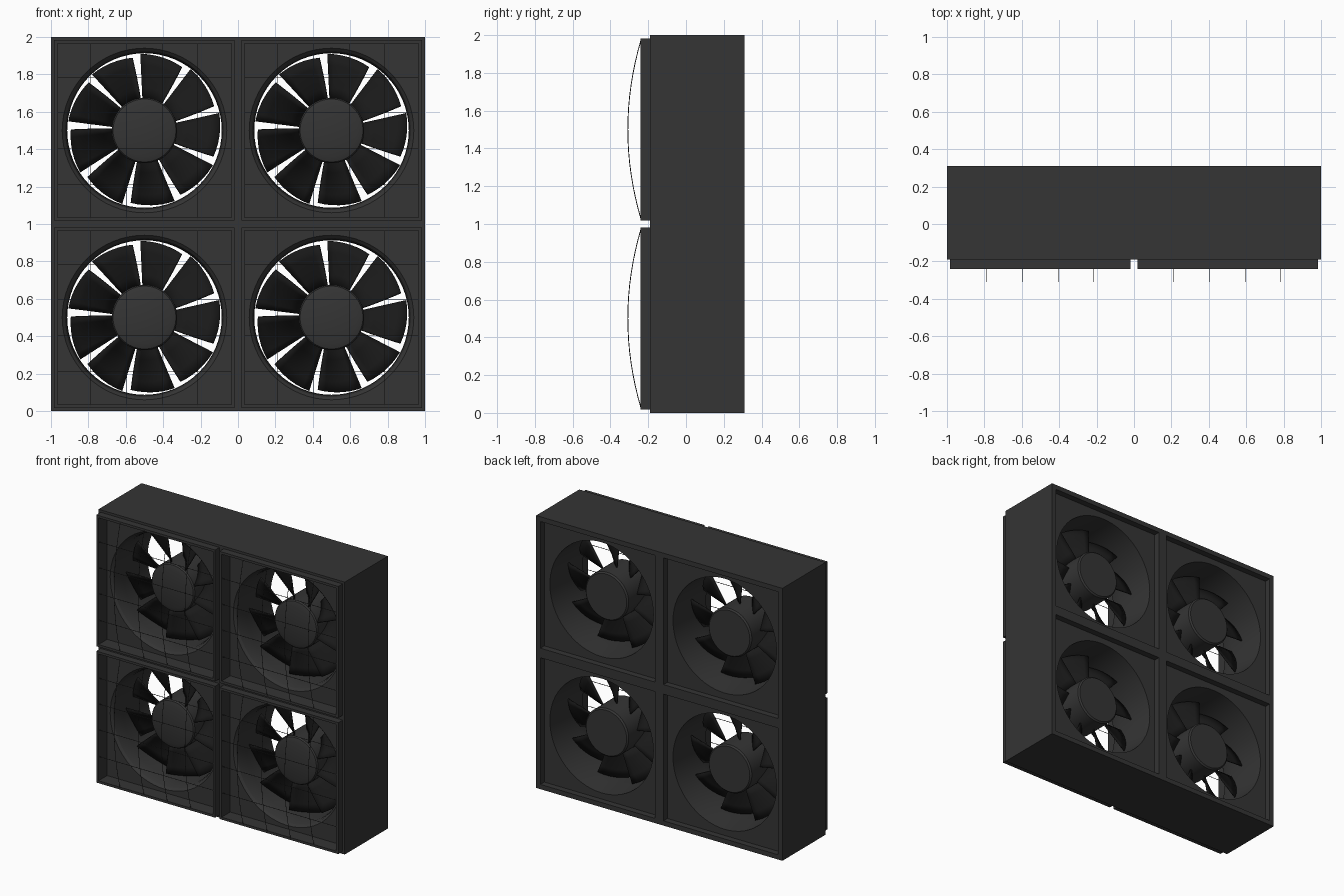
import bpy, bmesh
from math import sin, cos, radians, pi

if "Cube" in bpy.data.objects:
    bpy.data.objects.remove(bpy.data.objects["Cube"])

N = 64
CELLS = [(sx * 0.5, z) for z in (0.5, 1.5) for sx in (-1, 1)]


def material(name, v):
    m = bpy.data.materials.new(name)
    m.diffuse_color = (v, v, v, 1)
    m.use_nodes = True
    m.node_tree.nodes["Principled BSDF"].inputs["Base Color"].default_value = m.diffuse_color
    return m


BODY = material("dark_grey", 0.035)
BLADE = material("black", 0.01)


def finish(bm, name, mat):
    me = bpy.data.meshes.new(name)
    bm.to_mesh(me)
    bm.free()
    me.materials.append(mat)
    me.shade_smooth()
    me.set_sharp_from_angle(angle=radians(30))
    return me


def place(name, me, x, z):
    ob = bpy.data.objects.new(name, me)
    ob.location = (x, 0, z)
    bpy.context.collection.objects.link(ob)
    return ob


def loft(name, profile, mat, cap=False):
    """Skin rings of (shape, half size, y); shape 's' square or 'c' circle."""
    bm = bmesh.new()
    rings = []
    for shape, r, y in profile:
        n = N
        ring = []
        for i in range(n):
            c, s = cos(2 * pi * i / n), sin(2 * pi * i / n)
            k = r / max(abs(c), abs(s)) if shape == 's' else r
            ring.append(bm.verts.new((k * c, y, k * s)))
        rings.append(ring)
    for a, b in zip(rings, rings[1:]):
        for i in range(N):
            j = (i + 1) % N
            bm.faces.new((a[i], a[j], b[j], b[i]))
    if cap:
        bm.faces.new(rings[0][::-1])
        bm.faces.new(rings[-1])
    return finish(bm, name, mat)


# Outer housing walls
place("housing_shell", loft("housing_shell", [('s', 1, 0.31), ('s', 1, -0.19)], BODY), 0, 1)

# One fan bay: front rim, recessed panel, flared duct, rear panel, rear rim
bay = loft("fan_bay", [
    ('s', 0.5, -0.19), ('s', 0.465, -0.19), ('s', 0.465, -0.14),
    ('c', 0.44, -0.14), ('c', 0.425, -0.125), ('c', 0.416, -0.09),
    ('c', 0.413, -0.03), ('c', 0.413, 0.12), ('c', 0.42, 0.265),
    ('s', 0.465, 0.265), ('s', 0.465, 0.31), ('s', 0.5, 0.31)], BODY)

# Thin raised frame holding the guard
frame = loft("guard_frame", [
    ('s', 0.4825, -0.19), ('s', 0.4825, -0.24), ('s', 0.465, -0.24),
    ('s', 0.465, -0.19)], BODY)

# Hub with a stepped front cap
hub = loft("fan_hub", [
    ('c', 0.165, 0.21), ('c', 0.175, 0.20), ('c', 0.175, -0.035),
    ('c', 0.168, -0.045), ('c', 0.137, -0.055)], BODY, cap=True)


# Nine pitched, slightly cambered blades
def make_blades(count=9, nr=4, nt=6):
    bm = bmesh.new()
    for b in range(count):
        start = 93 - b * 360 / count
        grid = []
        for i in range(nr + 1):
            u = i / nr
            row = []
            for j in range(nt + 1):
                t = j / nt
                r = 0.168 + u * (0.41 - 0.016 * t - 0.168)
                a = radians(start - (35.5 - 2 * u) * t)
                y = 0.10 - 0.02 * u - (0.13 - 0.03 * u) * t + 0.012 * sin(pi * t)
                row.append(bm.verts.new((r * cos(a), y, r * sin(a))))
            grid.append(row)
        for i in range(nr):
            for j in range(nt):
                bm.faces.new((grid[i][j], grid[i][j + 1], grid[i + 1][j + 1], grid[i + 1][j]))
    bmesh.ops.recalc_face_normals(bm, faces=bm.faces[:])
    return finish(bm, "fan_blades", BLADE)


blades = make_blades()


# Wire guard: bowed vertical wires, straight horizontal wires
def make_guard():
    cu = bpy.data.curves.new("wire_guard", 'CURVE')
    cu.dimensions = '3D'
    cu.bevel_depth = 0.0022
    cu.bevel_resolution = 0
    cu.materials.append(BODY)
    for off in (-0.29, -0.095, 0.095, 0.285):
        upright = []
        for i in range(17):
            v = -1 + i / 8
            upright.append((off, -0.238 - 0.07 * (1 - v * v), 0.475 * v))
        flat = [(-0.475, -0.232, off), (0.475, -0.232, off)]
        for pts in (upright, flat):
            sp = cu.splines.new('POLY')
            sp.points.add(len(pts) - 1)
            for p, co in zip(sp.points, pts):
                p.co = (*co, 1)
    return cu


guard = make_guard()

# Repeat the fan unit in each of the four bays
for n, (x, z) in enumerate(CELLS, 1):
    place(f"fan_bay_{n}", bay, x, z)
    place(f"guard_frame_{n}", frame, x, z)
    place(f"fan_hub_{n}", hub, x, z)
    place(f"wire_guard_{n}", guard, x, z)
    ob = place(f"fan_blades_{n}", blades, x, z)
    mod = ob.modifiers.new("thickness", 'SOLIDIFY')
    mod.thickness = 0.008
    mod.offset = 0
